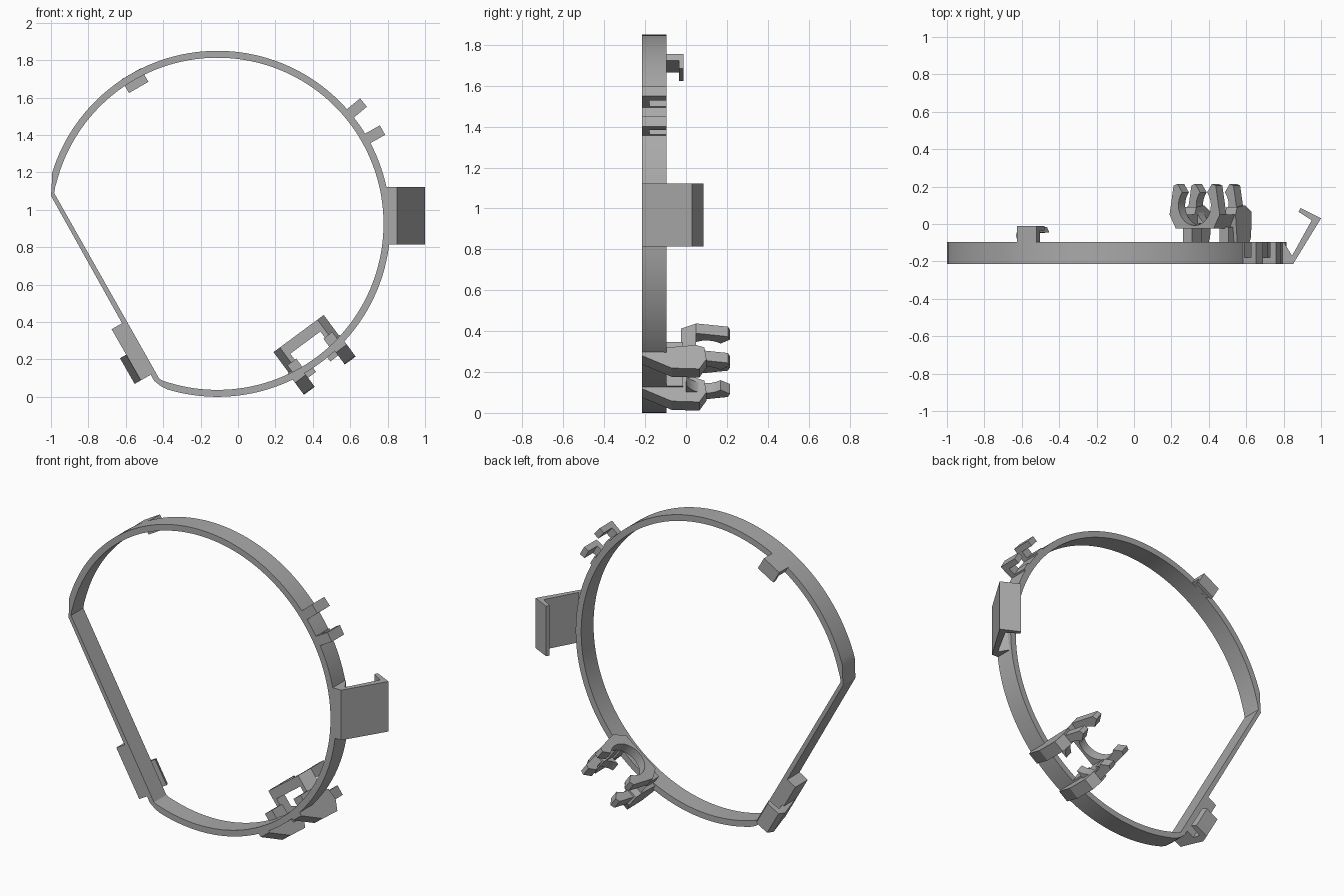
import bpy, bmesh
from math import sin, cos, pi, radians
from mathutils import Vector

cube = bpy.data.objects.get("Cube")
if cube:
    bpy.data.objects.remove(cube)

grey = bpy.data.materials.new("plain grey")
grey.use_nodes = True
colour = (0.4, 0.4, 0.4, 1)
grey.diffuse_color = colour
grey.node_tree.nodes["Principled BSDF"].inputs["Base Color"].default_value = colour

CX, CZ, R_IN, R_OUT = -0.11, 0.925, 0.888, 0.925
FRONT, BACK = -0.215, -0.095


def finish(name, bm, smooth=False):
    bmesh.ops.recalc_face_normals(bm, faces=bm.faces)
    mesh = bpy.data.meshes.new(name)
    bm.to_mesh(mesh)
    bm.free()
    mesh.materials.append(grey)
    obj = bpy.data.objects.new(name, mesh)
    bpy.context.collection.objects.link(obj)
    if smooth:
        bpy.ops.object.select_all(action='DESELECT')
        obj.select_set(True)
        bpy.context.view_layer.objects.active = obj
        bpy.ops.object.shade_smooth_by_angle(angle=radians(25))
    return obj


def prism(name, profile, lo, hi, place, smooth=False):
    """Extrude a closed profile from lo to hi; place maps (p, q, s) to the world."""
    bm = bmesh.new()
    ends = [[bm.verts.new(place(p, q, s)) for p, q in profile] for s in (lo, hi)]
    n = len(profile)
    for ring in ends:
        bm.faces.new(ring)
    for i in range(n):
        j = (i + 1) % n
        bm.faces.new((ends[0][i], ends[0][j], ends[1][j], ends[1][i]))
    return finish(name, bm, smooth)


def polar(degrees):
    """Frame on the hoop: tangent, radius and depth to world."""
    a = radians(degrees)

    def at(tan, rad, y):
        return Vector((CX + rad * cos(a) - tan * sin(a), y,
                       CZ + rad * sin(a) + tan * cos(a)))
    return at


def box(name, at, tan, rad, y):
    corners = [(tan[0], rad[0]), (tan[1], rad[0]), (tan[1], rad[1]), (tan[0], rad[1])]
    return prism(name, corners, y[0], y[1], at)


# Hoop: a round band closed by a straight side
pairs = []
STEPS = 120
for i in range(STEPS + 1):
    a = radians(-107 + 270 * i / STEPS)
    pairs.append([(CX + r * cos(a), CZ + r * sin(a)) for r in (R_IN, R_OUT)])
pairs += [[(-0.978, 1.12), (-0.996, 1.13)], [(-0.983, 1.09), (-1.0, 1.075)],
          [(-0.42, 0.095), (-0.448, 0.085)], [(-0.40, 0.085), (-0.41, 0.055)]]
bm = bmesh.new()
loops = []
for inner, outer in pairs:
    loops.append([bm.verts.new((x, y, z)) for (x, z), y in
                  ((inner, FRONT), (outer, FRONT), (outer, BACK), (inner, BACK))])
for k, a in enumerate(loops):
    b = loops[(k + 1) % len(loops)]
    for i in range(4):
        j = (i + 1) % 4
        bm.faces.new((a[i], a[j], b[j], b[i]))
finish("hoop", bm, True)

# Two small L hooks on the upper right
for name, angle in (("upper_hook", 39.7), ("lower_hook", 29.6)):
    at = polar(angle)
    outline = [(0.9, FRONT), (1.015, FRONT), (1.015, BACK), (0.98, BACK),
               (0.98, -0.178), (0.935, -0.178), (0.935, BACK), (0.9, BACK)]
    prism(name, outline, -0.029, 0.029, lambda r, y, t, at=at: at(t, r, y))

# Side hook: slanted plate with a returned lip
outline = [(0.78, FRONT), (0.85, FRONT), (1.0, 0.03), (0.89, 0.085), (0.88, 0.065),
           (0.95, 0.02), (0.845, -0.17), (0.8, BACK), (0.78, BACK)]
prism("side_hook", outline, 0.815, 1.122, lambda x, y, z: Vector((x, y, z)))

# Peg behind the hoop with an inward lip
at = polar(120)
outline = [(0.925, -0.1), (0.925, -0.012), (0.842, -0.012), (0.842, -0.034),
           (0.888, -0.034), (0.888, -0.1)]
prism("top_peg", outline, -0.06, 0.06, lambda r, y, t: at(t, r, y))


# Bracket on the straight side
def chord(off, y, t):
    return Vector((-0.415 - 0.869 * off - 0.495 * t, y, 0.09 - 0.495 * off + 0.869 * t))


prism("bracket_plate", [(0.02, FRONT), (0.092, FRONT), (0.092, BACK), (0.02, BACK)],
      0.05, 0.365, chord)
outline = [(0.04, FRONT), (0.09, FRONT), (0.13, -0.06), (0.115, -0.015),
           (0.03, -0.015), (0.015, -0.045), (0.09, -0.05), (0.075, -0.12), (0.04, -0.12)]
prism("bracket_hook", outline, 0.05, 0.208, chord)

# Snap clip at the lower right, opening to the back
clip = polar(-53.5)


def across(t, y, r):
    return clip(t, r, y)


HOLE, MID = 0.108, 0.1
arc = [(HOLE * cos(a), MID + HOLE * sin(a))
       for a in (radians(40 - 260 * i / 20) for i in range(21))]
cradle = [(0.115, 0.215), (0.14, 0.205), (0.167, 0.05), (0.125, -0.025),
          (-0.125, -0.025), (-0.167, 0.05), (-0.14, 0.205), (-0.115, 0.215)]
prism("clip_cradle", arc[::-1] + cradle, 0.73, 0.79, across, True)

for side, s in (("left", 1), ("right", -1)):
    # Rail joining the cradle to the outer jaw
    prism(side + "_clip_rail", [(s * 0.1, -0.025), (s * 0.125, -0.025),
          (s * 0.167, 0.05), (s * 0.1, 0.05)], 0.78, 0.94, across)
    # Leg standing on the hoop
    box(side + "_clip_leg", clip, sorted((s * 0.09, s * 0.15)), (0.83, 0.92), (BACK - 0.02, -0.015))
    # Outer jaw, following the same curve as the cradle
    half = [(s * x, y) for x, y in arc[:11]]
    jaw = half + [(s * 0.125, -0.0), (s * 0.167, 0.05), (s * 0.14, 0.205), (s * 0.115, 0.215)]
    prism(side + "_clip_jaw", jaw[:9] + jaw[11:], 0.89, 0.95, across, True)
    # Wedge running back along the outside of the hoop
    wedge = [(0.9, FRONT), (0.93, FRONT), (1.005, -0.07), (1.01, 0.065),
             (0.95, 0.1), (0.88, 0.09), (0.865, 0.05), (0.88, BACK), (0.91, BACK)]
    lo, hi = sorted((s * 0.1, s * 0.172))
    prism(side + "_clip_wedge", wedge, lo, hi, lambda r, y, t: clip(t, r, y))
